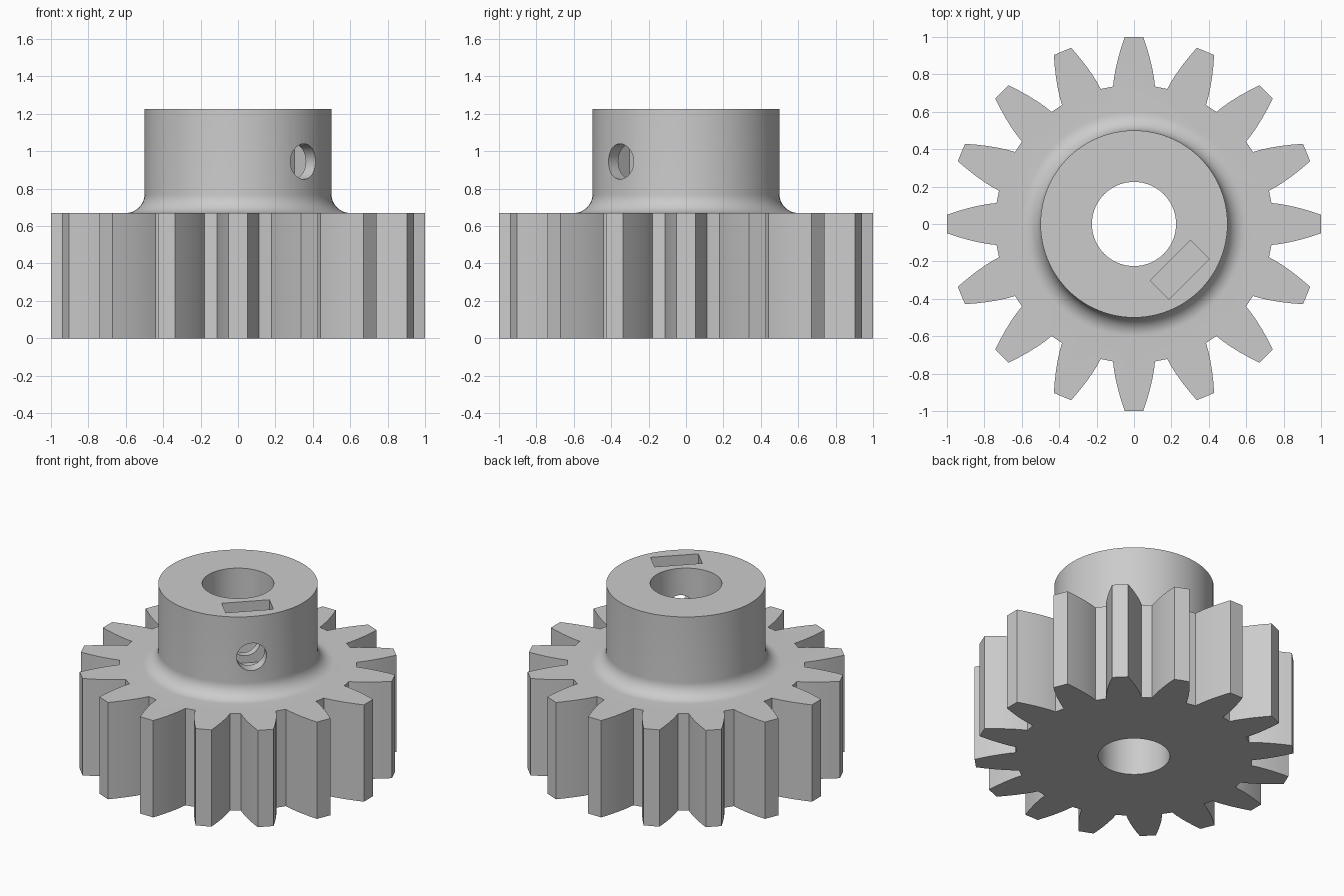
import bpy
import bmesh
from math import sin, cos, pi, radians
from mathutils import Matrix, Vector

TEETH = 16
GEAR_H, HUB_TOP = 0.67, 1.225
HUB_R, BORE_R, FILLET = 0.5, 0.225, 0.1
SEGMENTS = 96

if "Cube" in bpy.data.objects:
    bpy.data.objects.remove(bpy.data.objects["Cube"], do_unlink=True)

grey = bpy.data.materials.new("plain grey")
grey.use_nodes = True
colour = (0.6, 0.6, 0.6, 1)
grey.diffuse_color = colour
grey.node_tree.nodes["Principled BSDF"].inputs["Base Color"].default_value = colour


def make_object(name, bm):
    bmesh.ops.recalc_face_normals(bm, faces=bm.faces)
    mesh = bpy.data.meshes.new(name)
    bm.to_mesh(mesh)
    bm.free()
    mesh.materials.append(grey)
    obj = bpy.data.objects.new(name, mesh)
    bpy.context.collection.objects.link(obj)
    return obj


def cylinder(name, radius, depth, matrix, segments):
    bm = bmesh.new()
    bmesh.ops.create_cone(bm, cap_ends=True, segments=segments, radius1=radius,
                          radius2=radius, depth=depth, matrix=matrix)
    return make_object(name, bm)


def combine(target, other, operation):
    mod = target.modifiers.new(operation, "BOOLEAN")
    mod.operation = operation
    mod.solver = "EXACT"
    mod.object = other
    bpy.context.view_layer.objects.active = target
    bpy.ops.object.modifier_apply(modifier=mod.name)
    bpy.data.objects.remove(other, do_unlink=True)


# Toothed wheel: one tooth outline repeated around the axis, then extruded
flank = [(0.112, 0.735), (0.107, 0.78), (0.098, 0.83), (0.085, 0.885),
         (0.068, 0.945), (0.05, 0.999)]
tooth = flank + [(-x, y) for x, y in reversed(flank)]
bm = bmesh.new()
outline = []
for i in range(TEETH):
    turn = Matrix.Rotation(-2 * pi * i / TEETH, 3, "Z")
    # Each tooth runs from its left root to its right root
    outline += [bm.verts.new(turn @ Vector((x, y, 0))) for x, y in reversed(tooth)]
base = bm.faces.new(outline)
top = bmesh.ops.extrude_face_region(bm, geom=[base])["geom"]
bmesh.ops.translate(bm, vec=(0, 0, GEAR_H),
                    verts=[v for v in top if isinstance(v, bmesh.types.BMVert)])
gear = make_object("gear_with_hub", bm)

# Hub: a lathed profile with a concave fillet at its foot
profile = [(0, 0.4), (HUB_R + FILLET, 0.4)]
for i in range(13):
    a = pi / 2 * i / 12
    profile.append((HUB_R + FILLET - FILLET * sin(a),
                    GEAR_H + FILLET - FILLET * cos(a)))
profile += [(HUB_R, HUB_TOP), (0, HUB_TOP)]
bm = bmesh.new()
verts = [bm.verts.new((r, 0, z)) for r, z in profile]
edges = [bm.edges.new(pair) for pair in zip(verts, verts[1:])]
bmesh.ops.spin(bm, geom=verts + edges, axis=(0, 0, 1), cent=(0, 0, 0),
               angle=2 * pi, steps=SEGMENTS, use_duplicate=False)
bmesh.ops.remove_doubles(bm, verts=bm.verts, dist=1e-5)
# Merge the fans on the end caps into single flat faces
bmesh.ops.dissolve_limit(bm, angle_limit=radians(0.1), verts=bm.verts, edges=bm.edges)
combine(gear, make_object("hub", bm), "UNION")

# Shaft bore
combine(gear, cylinder("bore_cutter", BORE_R, 4, Matrix(), SEGMENTS), "DIFFERENCE")

# Set-screw hole, pointing to the front left
diagonal = Matrix.Rotation(radians(-45), 4, "Z")
screw = (diagonal @ Matrix.Translation((0.4, 0, 0.945))
         @ Matrix.Rotation(pi / 2, 4, "Y"))
combine(gear, cylinder("screw_cutter", 0.095, 0.6, screw, 48), "DIFFERENCE")

# Nut slot, open at the top of the hub
bm = bmesh.new()
bmesh.ops.create_cube(bm, size=1, matrix=diagonal @ Matrix.Translation((0.346, 0, 1.05))
                      @ Matrix.Diagonal((0.143, 0.304, 0.5, 1)))
combine(gear, make_object("slot_cutter", bm), "DIFFERENCE")

# Smooth round surfaces, crisp edges
bpy.ops.object.select_all(action="DESELECT")
gear.select_set(True)
bpy.context.view_layer.objects.active = gear
bpy.ops.object.shade_smooth_by_angle(angle=radians(25))
